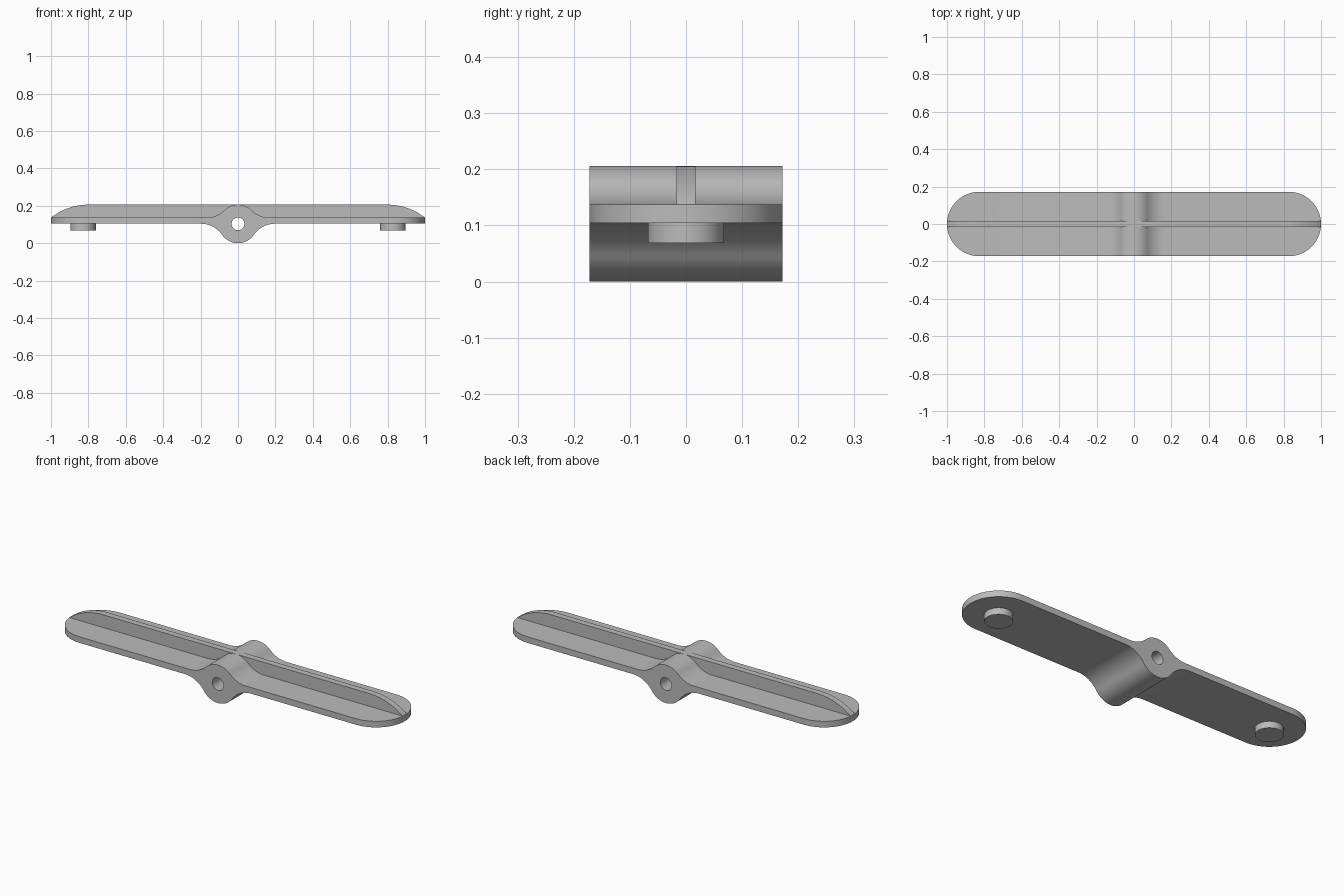
import bpy, bmesh, math
from mathutils import Vector

cube = bpy.data.objects.get("Cube")
if cube:
    bpy.data.objects.remove(cube, do_unlink=True)

# Main dimensions
HALF_LEN, HALF_WID = 1.0, 0.172
PLATE_LOW, PLATE_TOP = 0.104, 0.137
HUB_R, BORE_R, FILLET = 0.103, 0.034, 0.137
HUB_Z = HUB_R
RIB_HALF, RIB_TOP, RIB_FLAT = 0.017, 0.206, 0.8
PEG_X, PEG_R, PEG_LOW = 0.828, 0.068, 0.069

grey = bpy.data.materials.new("light grey plastic")
grey.use_nodes = True
GREY = (0.5, 0.5, 0.5, 1)
grey.diffuse_color = GREY
grey.node_tree.nodes["Principled BSDF"].inputs["Base Color"].default_value = GREY


def arc(cx, cz, r, a0, a1, n):
    return [(cx + r * math.cos(a0 + (a1 - a0) * i / n),
             cz + r * math.sin(a0 + (a1 - a0) * i / n)) for i in range(n + 1)]


def prism(name, outline, low, high, axis="Z"):
    """Extrude a 2D outline along z, or an x-z outline along y."""
    bm = bmesh.new()
    place = (lambda a, b: (a, b, low)) if axis == "Z" else (lambda a, b: (a, low, b))
    face = bm.faces.new([bm.verts.new(place(a, b)) for a, b in outline])
    new = bmesh.ops.extrude_face_region(bm, geom=[face])["geom"]
    step = Vector((0, 0, high - low)) if axis == "Z" else Vector((0, high - low, 0))
    bmesh.ops.translate(bm, vec=step, verts=[v for v in new if isinstance(v, bmesh.types.BMVert)])
    bmesh.ops.recalc_face_normals(bm, faces=bm.faces)
    mesh = bpy.data.meshes.new(name)
    bm.to_mesh(mesh)
    bm.free()
    mesh.materials.append(grey)
    obj = bpy.data.objects.new(name, mesh)
    bpy.context.collection.objects.link(obj)
    return obj


def select_only(obj):
    bpy.ops.object.select_all(action="DESELECT")
    obj.select_set(True)
    bpy.context.view_layer.objects.active = obj


def cut(obj, tool, operation):
    mod = obj.modifiers.new("cut", "BOOLEAN")
    mod.operation, mod.solver, mod.object = operation, "EXACT", tool
    select_only(obj)
    bpy.ops.object.modifier_apply(modifier=mod.name)


def hub_side(level, up):
    """Right half of the hub outline, from the arm surface to the hub crown."""
    fz = level + up * FILLET
    fx = math.sqrt((HUB_R + FILLET) ** 2 - (fz - HUB_Z) ** 2)
    lean = math.atan2(abs(fz - HUB_Z), fx)
    fillet = arc(fx, 0, FILLET, -math.pi / 2, -math.pi + lean, 14)
    crown = arc(0, 0, HUB_R, lean, math.pi / 2, 14)[1:]
    return [(x, fz + up * z) for x, z in fillet] + [(x, HUB_Z + up * z) for x, z in crown]


def mirrored(half):
    return half + [(-x, z) for x, z in reversed(half) if x > 1e-6]


# Arms and hub: one side profile, trimmed to round ends
over = HALF_LEN + 0.1
upper = mirrored([(over, PLATE_TOP)] + hub_side(PLATE_TOP, 1))
lower = mirrored([(over, PLATE_LOW)] + hub_side(PLATE_LOW, -1))
body = prism("arms_and_hub", upper + lower[::-1], -HALF_WID, HALF_WID, "Y")

end_x = HALF_LEN - HALF_WID
right_end = arc(end_x, 0, HALF_WID, -math.pi / 2, math.pi / 2, 40)
left_end = arc(-end_x, 0, HALF_WID, math.pi / 2, 1.5 * math.pi, 40)
trim = prism("end_trim", right_end + left_end, -0.1, 0.4)
cut(body, trim, "INTERSECT")

# Raised centre rib with ends that curve down to the arm tips
run, drop = HALF_LEN - 0.001 - RIB_FLAT, RIB_TOP - PLATE_TOP
rib_r = (run ** 2 + drop ** 2) / (2 * drop)
sweep = math.asin(run / rib_r)
slope = arc(RIB_FLAT, RIB_TOP - rib_r, rib_r, math.pi / 2 - sweep, math.pi / 2, 16)
rib_low = PLATE_TOP - 0.01
rib = prism("centre_rib", mirrored([(HALF_LEN - 0.001, rib_low)] + slope),
            -RIB_HALF, RIB_HALF, "Y")

# Bore through the hub
bore = prism("bore_cutter", arc(0, HUB_Z, BORE_R, 0, 2 * math.pi, 48)[:-1], -0.3, 0.3, "Y")
for part in (body, rib):
    cut(part, bore, "DIFFERENCE")
for tool in (trim, bore):
    bpy.data.objects.remove(tool, do_unlink=True)

# Round pegs under the arm ends
pegs = [prism(name, arc(side * PEG_X, 0, PEG_R, 0, 2 * math.pi, 48)[:-1],
              PEG_LOW, PLATE_LOW + 0.01)
        for name, side in (("left_peg", 1), ("right_peg", -1))]

for part in [body, rib] + pegs:
    select_only(part)
    bpy.ops.object.shade_smooth_by_angle(angle=math.radians(30))
